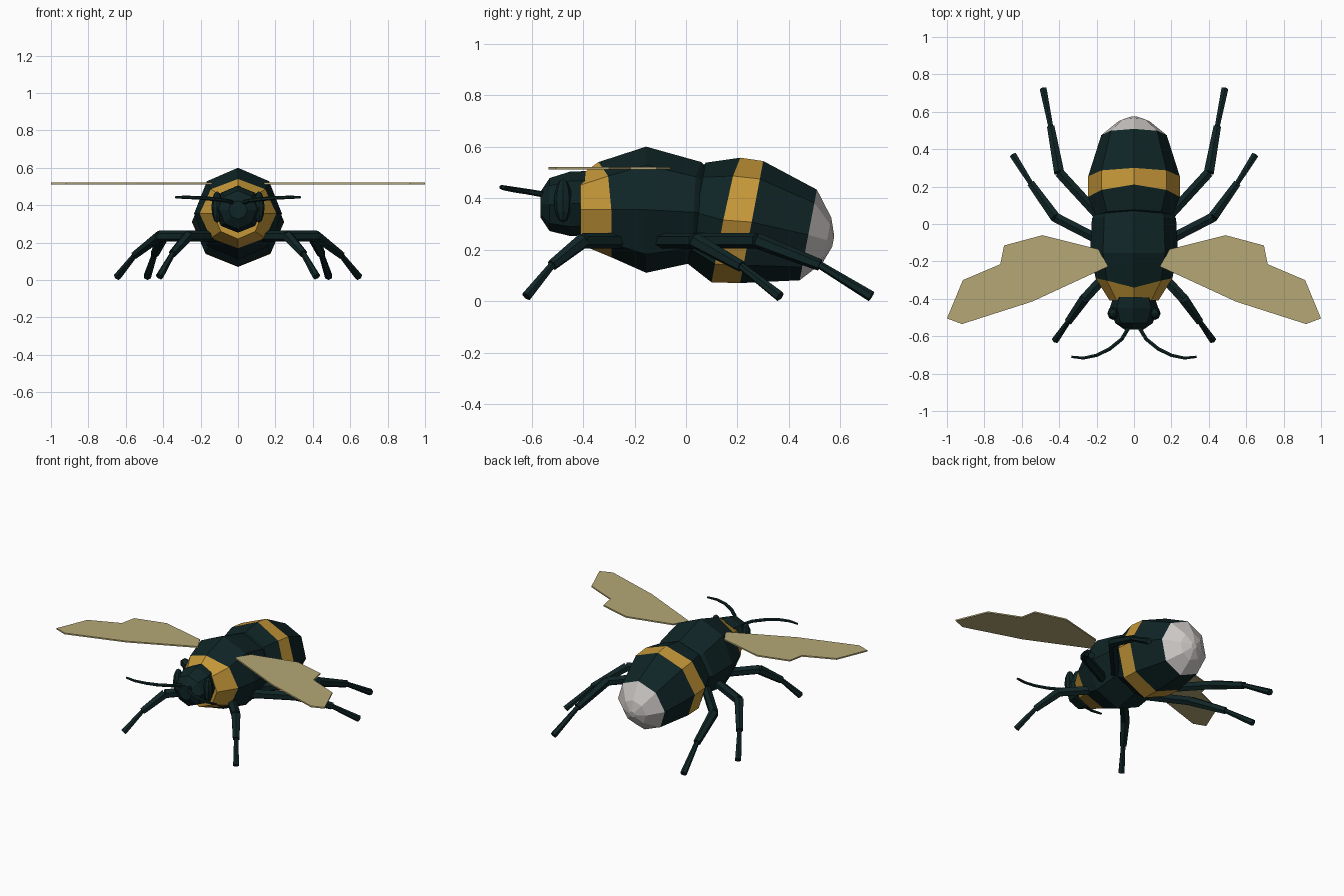
import bpy, bmesh, math
from mathutils import Vector, Matrix

if "Cube" in bpy.data.objects:
    bpy.data.objects.remove(bpy.data.objects["Cube"])


def material(name, rgb):
    m = bpy.data.materials.new(name)
    m.diffuse_color = (*rgb, 1)
    m.use_nodes = True
    m.node_tree.nodes["Principled BSDF"].inputs["Base Color"].default_value = m.diffuse_color
    return m


DARK = material("dark teal black", (0.005, 0.018, 0.019))
GOLD = material("gold", (0.56, 0.31, 0.04))
WHITE = material("pale grey", (0.62, 0.59, 0.575))
WING = material("wing straw", (0.46, 0.39, 0.18))


def finish(name, bm, mats):
    bmesh.ops.recalc_face_normals(bm, faces=bm.faces[:])
    me = bpy.data.meshes.new(name)
    bm.to_mesh(me)
    bm.free()
    for m in mats:
        me.materials.append(m)
    ob = bpy.data.objects.new(name, me)
    bpy.context.collection.objects.link(ob)
    return ob


def loft(name, rings, colours, mats, tilt=0.0, n=8):
    """Eight-sided body along y. Ring: y, z, half width, half height, y shift of the top vertex."""
    bm = bmesh.new()
    loops = []
    for y, z, rx, rz, shift in rings:
        loop = []
        for k in range(n):
            a = math.pi / 2 + 2 * math.pi * k / n
            dz = rz * math.sin(a)
            top = max(0, math.sin(a)) ** 4
            loop.append(bm.verts.new((rx * math.cos(a), y + tilt * dz + shift * top, z + dz)))
        loops.append(loop)
    for i in range(len(loops) - 1):
        for k in range(n):
            j = (k + 1) % n
            f = bm.faces.new((loops[i][k], loops[i][j], loops[i + 1][j], loops[i + 1][k]))
            f.material_index = colours[i]
    bm.faces.new(loops[0]).material_index = colours[0]
    bm.faces.new(loops[-1]).material_index = colours[-1]
    return finish(name, bm, mats)


def limb(name, points, radii, mat, n=6):
    """Chain of tapered segments; radii holds a start and end radius per segment."""
    bm = bmesh.new()
    for p, q, (r1, r2) in zip(points, points[1:], radii):
        p, q = Vector(p), Vector(q)
        d = q - p
        rot = d.to_track_quat('Z', 'Y').to_matrix().to_4x4()
        bmesh.ops.create_cone(bm, cap_ends=True, segments=n, radius1=r1, radius2=r2,
                              depth=d.length, matrix=Matrix.Translation((p + q) / 2) @ rot)
    return finish(name, bm, [mat])


# Thorax with gold collar
loft("thorax", [
    (-0.41, 0.355, 0.13, 0.135, 0.0),
    (-0.29, 0.355, 0.205, 0.185, -0.05),
    (-0.155, 0.355, 0.235, 0.245, 0.0),
    (0.03, 0.345, 0.225, 0.195, 0.03),
    (0.12, 0.335, 0.15, 0.14, 0.0)],
    [1, 0, 0, 0], [DARK, GOLD])

# Abdomen, tilted down at the back, with gold band and pale tail
loft("abdomen", [
    (-0.01, 0.34, 0.12, 0.11, 0.0),
    (0.04, 0.343, 0.205, 0.195, 0.0),
    (0.145, 0.315, 0.245, 0.242, 0.02),
    (0.255, 0.307, 0.245, 0.237, 0.0),
    (0.475, 0.257, 0.175, 0.176, 0.0),
    (0.548, 0.237, 0.085, 0.087, 0.0),
    (0.572, 0.232, 0.02, 0.02, 0.0)],
    [0, 0, 1, 0, 2, 2], [DARK, GOLD, WHITE], tilt=0.19)

# Head
loft("head", [
    (-0.39, 0.38, 0.11, 0.125, 0.0),
    (-0.45, 0.378, 0.13, 0.125, 0.0),
    (-0.53, 0.375, 0.10, 0.103, 0.0),
    (-0.565, 0.375, 0.05, 0.05, 0.0)],
    [0, 0, 0], [DARK])

# Wing outline, extruded into a thin plate
OUTLINE = [(0.14, -0.228), (0.19, -0.135), (0.49, -0.06), (0.695, -0.115), (0.715, -0.215),
           (0.915, -0.30), (1.0, -0.505), (0.92, -0.535), (0.545, -0.415)]

# Legs: hip, knee, ankle, foot
LEGS = {
    "front_leg": [(0.10, -0.22, 0.235), (0.265, -0.40, 0.235), (0.35, -0.52, 0.14), (0.42, -0.62, 0.018)],
    "middle_leg": [(0.10, -0.13, 0.235), (0.42, 0.035, 0.235), (0.55, 0.215, 0.135), (0.645, 0.365, 0.018)],
    "hind_leg": [(0.12, -0.03, 0.235), (0.40, 0.275, 0.235), (0.445, 0.52, 0.14), (0.485, 0.72, 0.018)],
}
FEELER = [(0.02, -0.54, 0.412), (0.065, -0.615, 0.425), (0.13, -0.668, 0.433),
          (0.2, -0.702, 0.439), (0.27, -0.717, 0.442), (0.335, -0.71, 0.443)]

for side, s in (("right", 1), ("left", -1)):
    def flip(pts):
        return [(s * x, y, z) for x, y, z in pts]

    # Wings
    bm = bmesh.new()
    f = bm.faces.new([bm.verts.new((s * x, y, 0.512)) for x, y in OUTLINE])
    ext = bmesh.ops.extrude_face_region(bm, geom=[f])
    bmesh.ops.translate(bm, vec=(0, 0, 0.009),
                        verts=[v for v in ext["geom"] if isinstance(v, bmesh.types.BMVert)])
    finish(side + "_wing", bm, [WING])

    # Legs
    for name, pts in LEGS.items():
        limb(side + "_" + name, flip(pts), [(0.03, 0.03), (0.031, 0.023), (0.015, 0.021)], DARK)

    # Antennae
    limb(side + "_antenna", flip(FEELER),
         [(0.012, 0.011), (0.011, 0.011), (0.011, 0.01), (0.01, 0.009), (0.009, 0.007)], DARK)

    # Eyes
    bm = bmesh.new()
    bmesh.ops.create_uvsphere(bm, u_segments=8, v_segments=6, radius=1,
                              matrix=Matrix.Translation((s * 0.112, -0.478, 0.39))
                              @ Matrix.Diagonal((0.03, 0.035, 0.085, 1)))
    finish(side + "_eye", bm, [DARK])
